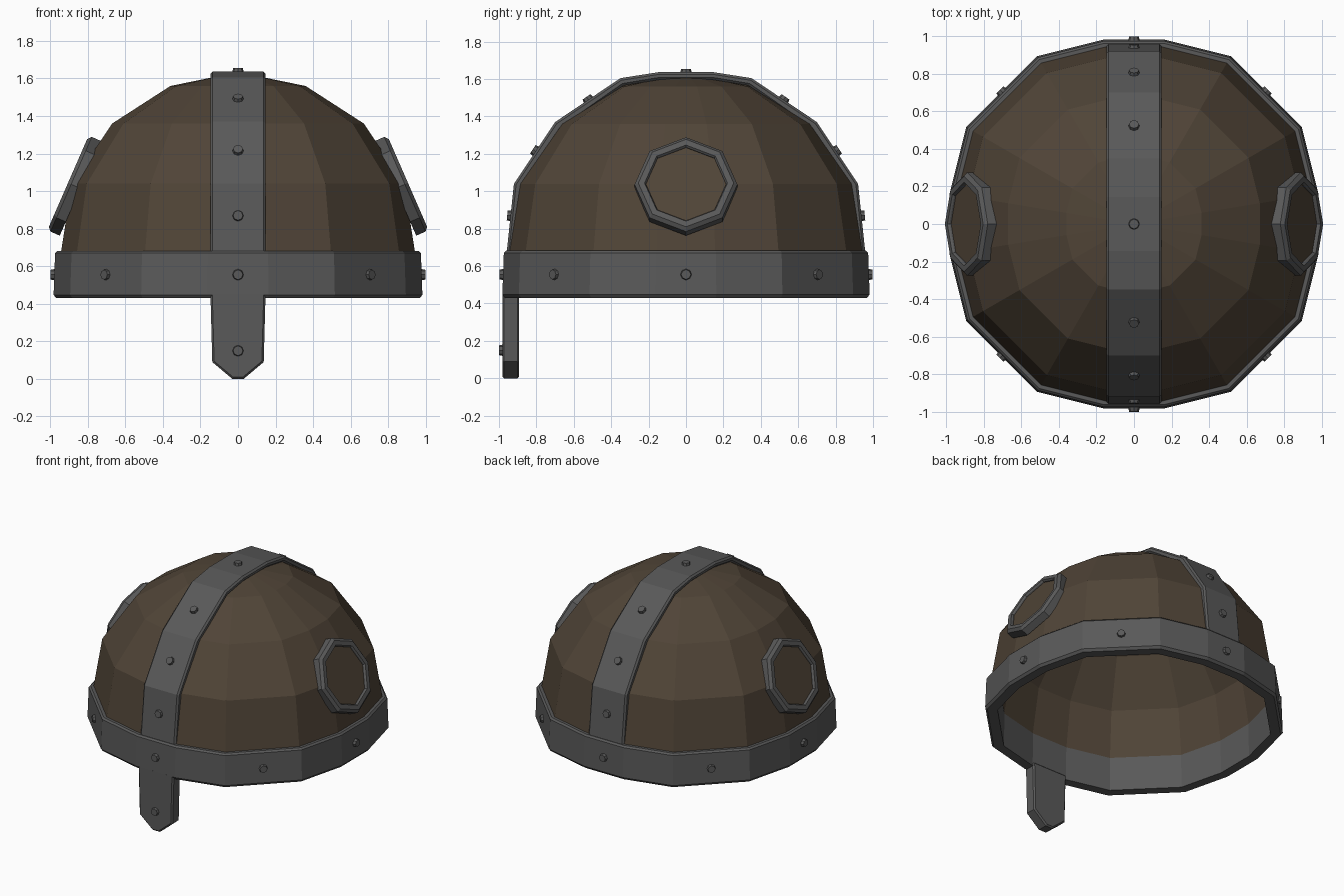
import bpy, bmesh, math
from mathutils import Vector, Matrix

if "Cube" in bpy.data.objects:
    bpy.data.objects.remove(bpy.data.objects["Cube"])


def material(name, rgb):
    m = bpy.data.materials.new(name)
    m.diffuse_color = (*rgb, 1)
    m.use_nodes = True
    m.node_tree.nodes["Principled BSDF"].inputs["Base Color"].default_value = m.diffuse_color
    return m


BROWN = material("brown leather", (0.08, 0.058, 0.038))
GREY = material("dark iron", (0.1, 0.1, 0.1))


def finish(name, bm, mat, bevel=0):
    bmesh.ops.recalc_face_normals(bm, faces=bm.faces)
    me = bpy.data.meshes.new(name)
    bm.to_mesh(me)
    bm.free()
    me.materials.append(mat)
    ob = bpy.data.objects.new(name, me)
    bpy.context.collection.objects.link(ob)
    if bevel:
        b = ob.modifiers.new("edge", 'BEVEL')
        b.width, b.segments = bevel, 1
        b.limit_method, b.angle_limit = 'ANGLE', math.radians(50)
    return ob


# Plan outline of the helmet: 16 points, unit half width
quarter = [(1, .165), (.91, .525), (.525, .91), (.165, 1)]
outline = [Vector(p) for p in quarter]
for _ in range(3):
    outline += [Vector((-p.y, p.x)) for p in outline[-4:]]


def rings(bm, profile, closed=False, cap=False):
    """Stack scaled outlines; profile is a list of (scale, z)."""
    rows = [[bm.verts.new((p.x * s, p.y * s, z)) for p in outline] for s, z in profile]
    pairs = list(zip(rows, rows[1:])) + ([(rows[-1], rows[0])] if closed else [])
    n = len(outline)
    for a, b in pairs:
        for i in range(n):
            j = (i + 1) % n
            bm.faces.new((a[i], a[j], b[j], b[i]))
    if cap:
        bm.faces.new(rows[-1])


def prism(bm, pts, vec):
    """Extrude a planar polygon along vec."""
    f = bm.faces.new([bm.verts.new(p) for p in pts])
    r = bmesh.ops.extrude_face_region(bm, geom=[f])
    bmesh.ops.translate(bm, vec=vec, verts=[v for v in r['geom'] if isinstance(v, bmesh.types.BMVert)])


# Domed shell
bm = bmesh.new()
rings(bm, [(.945, .66), (.885, 1.04), (.67, 1.36), (.36, 1.56), (.14, 1.605)], cap=True)
dome = finish("dome", bm, BROWN)
s = dome.modifiers.new("thickness", 'SOLIDIFY')
s.thickness, s.offset = .045, -1

# Brow band
bm = bmesh.new()
rings(bm, [(.90, .43), (.968, .43), (.982, .448), (.974, .67), (.962, .682), (.895, .682)], closed=True)
finish("brow_band", bm, GREY)

# Crest strap running front to back
half = [(.96, .66), (.92, 1.04), (.70, 1.37), (.35, 1.605), (.145, 1.637)]
under = [(.91, .66), (.872, 1.03), (.665, 1.335), (.335, 1.565), (.14, 1.597)]
bm = bmesh.new()
out = half + [(-y, z) for y, z in reversed(half)]
inn = under + [(-y, z) for y, z in reversed(under)]
prism(bm, [(-.147, y, z) for y, z in out + inn[::-1]], (.294, 0, 0))
finish("crest_strap", bm, GREY, .012)

# Nose guard
bm = bmesh.new()
prism(bm, [(x, -.982, z) for x, z in [(-.147, .46), (-.137, .09), (-.03, 0),
                                      (.03, 0), (.137, .09), (.147, .46)]], (0, .09, 0))
finish("nose_guard", bm, GREY, .01)


# Octagonal side rings with flat panels
def octagon(r, h, frame):
    return [frame @ Vector((r * math.cos(a), r * math.sin(a), h))
            for a in (math.radians(45 * k) for k in range(8))]


for side, label in ((1, "right"), (-1, "left")):
    normal = Vector((.916 * side, 0, .40)).normalized()
    across = Vector((0, 1, 0))
    up = normal.cross(across)
    frame = Matrix.Translation((.885 * side, 0, 1.035)) @ \
        Matrix((across, up, normal)).transposed().to_4x4()
    bm = bmesh.new()
    prof = [(.215, -.05), (.215, .012), (.222, .022), (.255, .022), (.275, .004), (.275, -.05)]
    rows = [[bm.verts.new(p) for p in octagon(r, h, frame)] for r, h in prof]
    for a, b in zip(rows, rows[1:] + rows[:1]):
        for i in range(8):
            j = (i + 1) % 8
            bm.faces.new((a[i], a[j], b[j], b[i]))
    finish(label + "_ring", bm, GREY)
    bm = bmesh.new()
    prism(bm, octagon(.22, -.005, frame), normal * .008)
    finish(label + "_panel", bm, BROWN)

# Rivets: (position, outward direction)
spots = [((0, -.982, .15), (0, -1, 0)), ((0, 0, 1.637), (0, 0, 1))]
for k in range(8):
    a = math.radians(45 * k)
    r = .98 if k % 2 == 0 else .992
    d = Vector((math.cos(a), math.sin(a), 0))
    spots.append((d * r + Vector((0, 0, .555)), d))
for (y0, z0), (y1, z1), t in zip(half, half[1:4], (.55, .53, .51)):
    for sy in (1, -1):
        spots.append(((0, sy * (y0 + (y1 - y0) * t), z0 + (z1 - z0) * t),
                      (0, sy * (z1 - z0), y0 - y1)))
bm = bmesh.new()
for pos, d in spots:
    d = Vector(d).normalized()
    m = Matrix.Translation(Vector(pos) + d * .003) @ d.to_track_quat('Z', 'Y').to_matrix().to_4x4()
    bmesh.ops.create_cone(bm, cap_ends=True, segments=8, radius1=.032, radius2=.026, depth=.03, matrix=m)
finish("rivets", bm, GREY)
